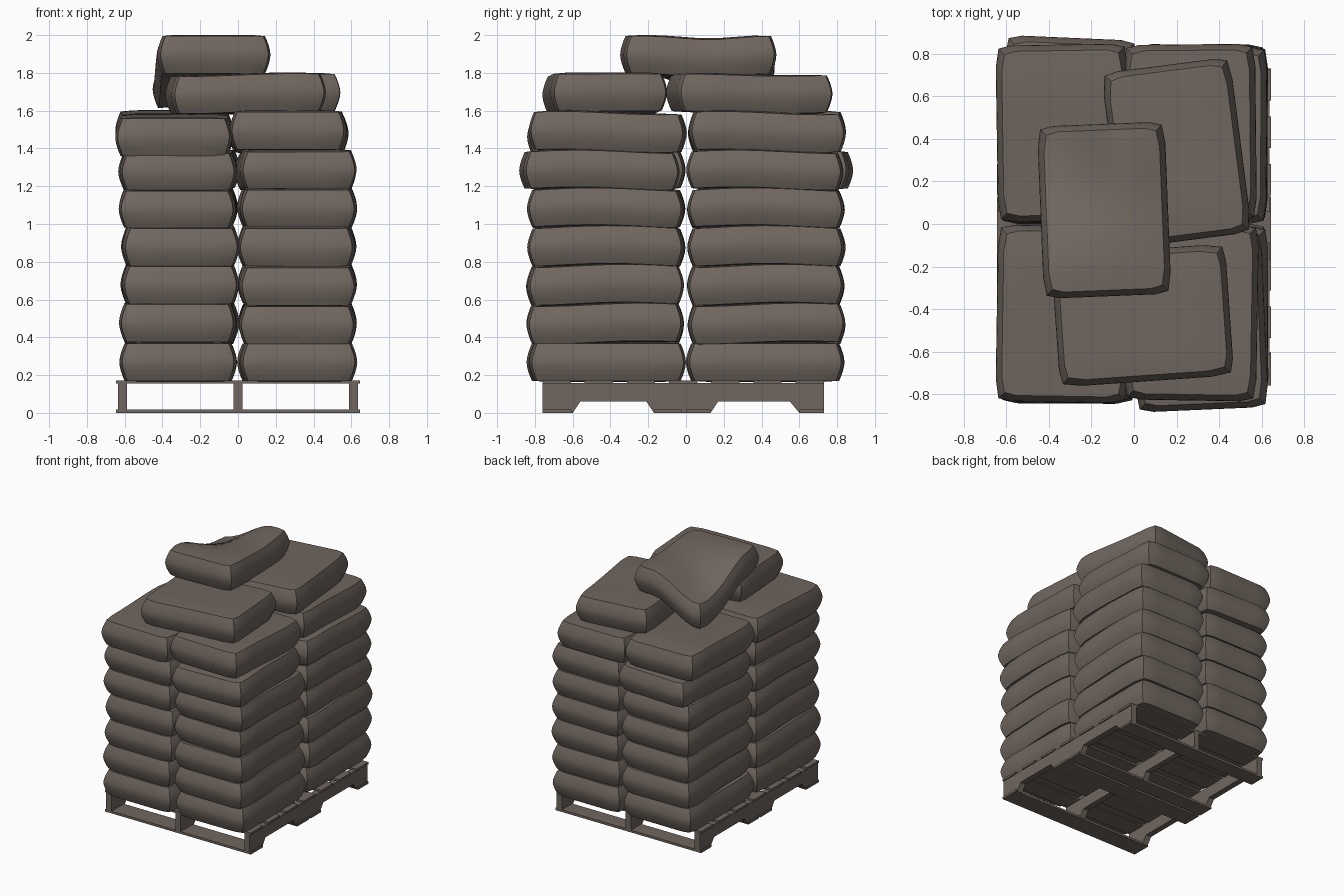
import bpy, bmesh, math, random
from mathutils import Matrix

if "Cube" in bpy.data.objects:
    bpy.data.objects.remove(bpy.data.objects["Cube"])

random.seed(4)

mat = bpy.data.materials.new("grey brown")
mat.diffuse_color = (0.16, 0.132, 0.113, 1)
mat.use_nodes = True
mat.node_tree.nodes["Principled BSDF"].inputs["Base Color"].default_value = mat.diffuse_color


def finish(name, bm, angle=None):
    bmesh.ops.recalc_face_normals(bm, faces=bm.faces[:])
    me = bpy.data.meshes.new(name)
    bm.to_mesh(me)
    bm.free()
    me.materials.append(mat)
    ob = bpy.data.objects.new(name, me)
    bpy.context.collection.objects.link(ob)
    if angle:
        bpy.ops.object.select_all(action='DESELECT')
        ob.select_set(True)
        bpy.context.view_layer.objects.active = ob
        bpy.ops.object.shade_smooth_by_angle(angle=math.radians(angle))
    return ob


def box(name, x0, x1, y0, y1, z0, z1):
    bm = bmesh.new()
    bmesh.ops.create_cube(bm, size=1)
    for v in bm.verts:
        v.co = ((x0 + x1) / 2 + v.co.x * (x1 - x0),
                (y0 + y1) / 2 + v.co.y * (y1 - y0),
                (z0 + z1) / 2 + v.co.z * (z1 - z0))
    return finish(name, bm)


def bag(name, cx, cy, z0, z1, sx=0.62, sy=0.83, rot=0, warp=None):
    """Filled sack: box with bulging sides, clipped corners and a warped body."""
    bm = bmesh.new()
    bmesh.ops.create_cube(bm, size=2)
    bmesh.ops.subdivide_edges(bm, edges=bm.edges[:], cuts=7, use_grid_fill=True)
    for v in bm.verts:
        u, t, w = v.co
        inset = 0.028 * abs(w) ** 1.6
        x = u * (sx / 2 - inset)
        y = t * (sy / 2 - inset)
        if abs(u) > 0.99 and abs(t) > 0.99:      # clipped upright corners
            x -= math.copysign(0.014, u)
            y -= math.copysign(0.014, t)
        edge = max(abs(u), abs(t)) ** 8
        z = (z0 + z1) / 2 + w * ((z1 - z0) / 2 - 0.007 * edge)
        v.co = (x, y, z)
    bmesh.ops.rotate(bm, verts=bm.verts[:], cent=(0, 0, 0),
                     matrix=Matrix.Rotation(math.radians(rot), 3, 'Z'))
    for v in bm.verts:
        v.co.x += cx
        v.co.y += cy
        if warp:
            v.co.z += warp(v.co.x, v.co.y)
    return finish(name, bm, 48)


# pallet stringers with two notches on the underside
profile = [(-0.76, 0.0), (-0.6, 0.0), (-0.56, 0.06), (-0.21, 0.06), (-0.17, 0.0),
           (0.13, 0.0), (0.17, 0.06), (0.55, 0.06), (0.6, 0.0), (0.73, 0.0),
           (0.73, 0.158), (-0.76, 0.158)]
for i, x in enumerate((-0.612, 0.0, 0.612)):
    bm = bmesh.new()
    f = bm.faces.new([bm.verts.new((x - 0.024, y, z)) for y, z in profile])
    g = bmesh.ops.extrude_face_region(bm, geom=[f])
    for v in g['geom']:
        if isinstance(v, bmesh.types.BMVert):
            v.co.x += 0.048
    finish(f"pallet_stringer_{i}", bm)

# pallet deck boards, top and bottom
for i in range(7):
    y = -0.76 + i * 0.2233
    box(f"top_board_{i}", -0.645, 0.645, y, y + 0.15, 0.155, 0.172)
for i, (a, b) in enumerate(((-0.76, -0.605), (-0.17, -0.02), (0.0, 0.13), (0.6, 0.73))):
    box(f"bottom_board_{i}", -0.645, 0.645, a, b, 0.0, 0.018)

# seven layers of sacks, four sacks per layer
levels = [0.167, 0.37, 0.575, 0.78, 0.985, 1.185, 1.385, 1.59]
for k in range(7):
    for sx in (-1, 1):
        for sy in (-1, 1):
            cx = sx * 0.312 + random.uniform(-0.008, 0.008)
            cy = sy * 0.422 + random.uniform(-0.008, 0.008)
            rot = random.uniform(-1, 1)
            if k == 5 and sx * sy < 0:            # sacks that stick out
                cy += sy * 0.032
                rot = 2.5 if sx > 0 else -2.5
            if k == 6:
                cx -= 0.03 if sx < 0 else 0.045
            cx = max(cx, -0.335)

            def warp(x, y, sx=sx, sy=sy, k=k):
                a = 0.0 if k == 0 else 0.009
                t = y - sy * 0.42
                return a * math.sin(t * 6 * sx + k * 0.5) - 0.02 * (k == 6 and sx * sy > 0 and sx < 0)
            bag(f"sack_{k}_{'l' if sx < 0 else 'r'}{'f' if sy < 0 else 'b'}",
                cx, cy, levels[k] - 0.004, levels[k + 1] + 0.004, rot=rot, warp=warp)

# two loose sacks on top
bag("upper_sack_front", 0.04, -0.43, 1.585, 1.795, rot=-86, sx=0.62, sy=0.82,
    warp=lambda x, y: 0.008 * math.sin(5 * x))
bag("upper_sack_back", 0.2, 0.335, 1.585, 1.795, rot=7.3, sx=0.61, sy=0.83,
    warp=lambda x, y: 0.006 * math.cos(6 * y))


# topmost sack, its unsupported back left corner droops
def droop(x, y):
    def ease(t):
        t = min(max(t, 0), 1)
        return t * t * (3 - 2 * t)
    dip = 0.18 * ease((0.0 - x) / 0.42) * ease((y + 0.22) / 0.6)
    sag = 0.02 * math.exp(-((y - 0.12) / 0.2) ** 2)
    return -dip - sag


bag("topmost_sack", -0.14, 0.065, 1.79, 2.003, rot=2.3, sx=0.6, sy=0.81, warp=droop)
